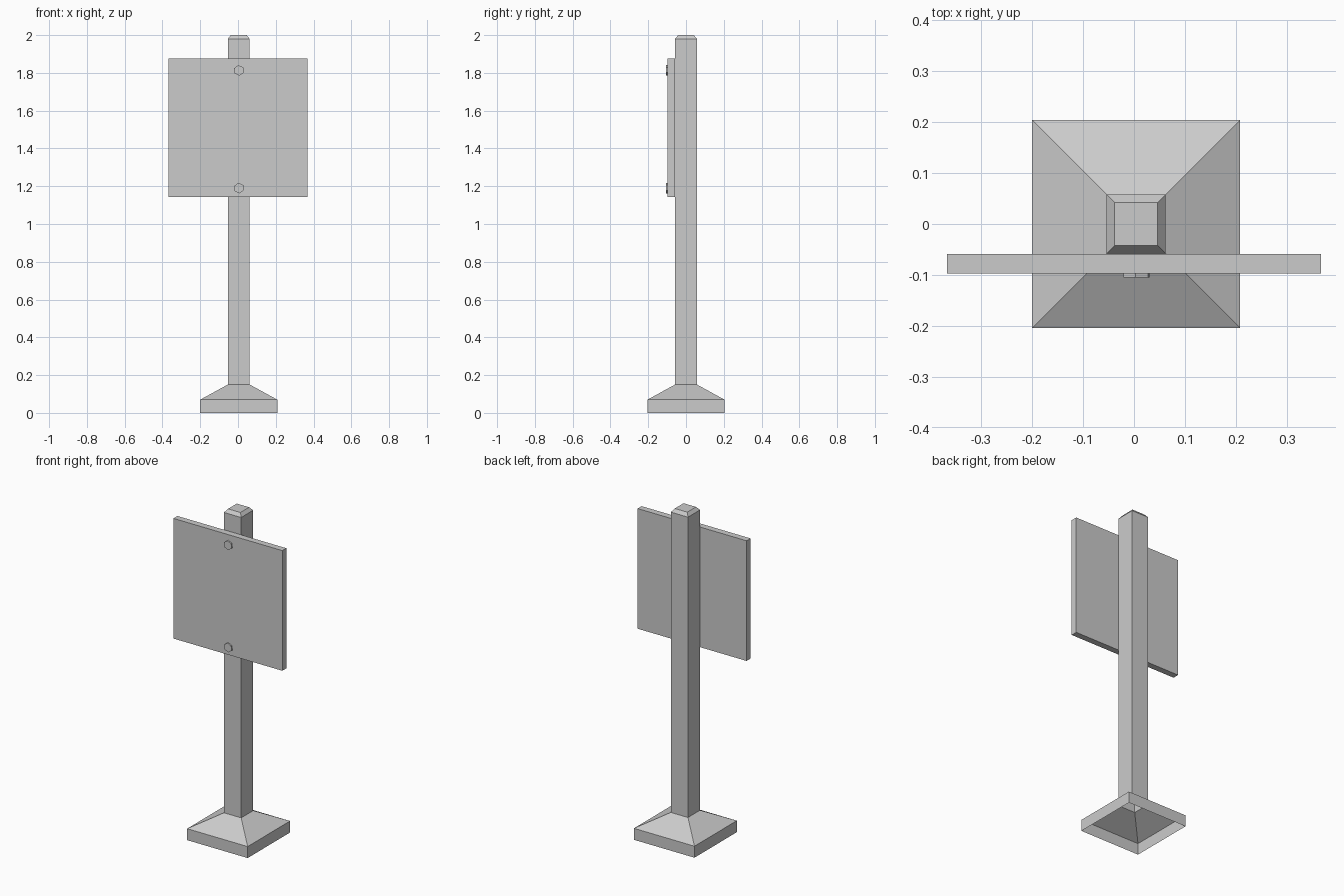
import bpy
import bmesh
import math
from mathutils import Matrix

cube = bpy.data.objects.get("Cube")
if cube:
    bpy.data.objects.remove(cube, do_unlink=True)

AXIS_X = 0.004  # the post stands slightly off the panel's centre

grey = bpy.data.materials.new("plain grey")
grey.use_nodes = True
GREY = (0.6, 0.6, 0.6, 1)
grey.diffuse_color = GREY
grey.node_tree.nodes["Principled BSDF"].inputs["Base Color"].default_value = GREY


def finish(name, bm):
    mesh = bpy.data.meshes.new(name)
    bm.to_mesh(mesh)
    bm.free()
    mesh.materials.append(grey)
    obj = bpy.data.objects.new(name, mesh)
    bpy.context.collection.objects.link(obj)
    return obj


def square_loft(name, rings):
    """Stack square rings of (half width, z); closed on top, open below."""
    bm = bmesh.new()
    loops = []
    for half, z in rings:
        loops.append([bm.verts.new((AXIS_X + sx * half, sy * half, z))
                      for sx, sy in ((-1, -1), (1, -1), (1, 1), (-1, 1))])
    for low, high in zip(loops, loops[1:]):
        for i in range(4):
            j = (i + 1) % 4
            bm.faces.new((low[i], low[j], high[j], high[i]))
    bm.faces.new(loops[-1])
    return finish(name, bm)


def panel(name, half, y_front, y_back, z_low, z_high):
    bm = bmesh.new()
    bmesh.ops.create_cube(bm, size=1)
    bmesh.ops.scale(bm, vec=(2 * half, y_back - y_front, z_high - z_low), verts=bm.verts)
    bmesh.ops.translate(bm, vec=(0, (y_front + y_back) / 2, (z_low + z_high) / 2), verts=bm.verts)
    return finish(name, bm)


def bolt(name, z):
    """Six-sided bolt head, turned a little, on the panel's front."""
    bm = bmesh.new()
    bmesh.ops.create_cone(bm, cap_ends=True, segments=6, radius1=0.028, radius2=0.028, depth=0.012)
    turn = Matrix.Rotation(math.radians(90), 4, "X") @ Matrix.Rotation(math.radians(5), 4, "Z")
    bmesh.ops.transform(bm, matrix=turn, verts=bm.verts)
    bmesh.ops.translate(bm, vec=(AXIS_X + 0.001, -0.0995, z), verts=bm.verts)
    return finish(name, bm)


# Hollow foot, square post and chamfered cap in one shell
square_loft("post_and_foot", [(0.204, 0), (0.204, 0.07), (0.058, 0.15),
                              (0.058, 1.98), (0.042, 2.0)])

# Sign panel held by two bolts
panel("sign_panel", 0.367, -0.0975, -0.059, 1.143, 1.875)
bolt("upper_bolt", 1.813)
bolt("lower_bolt", 1.19)
